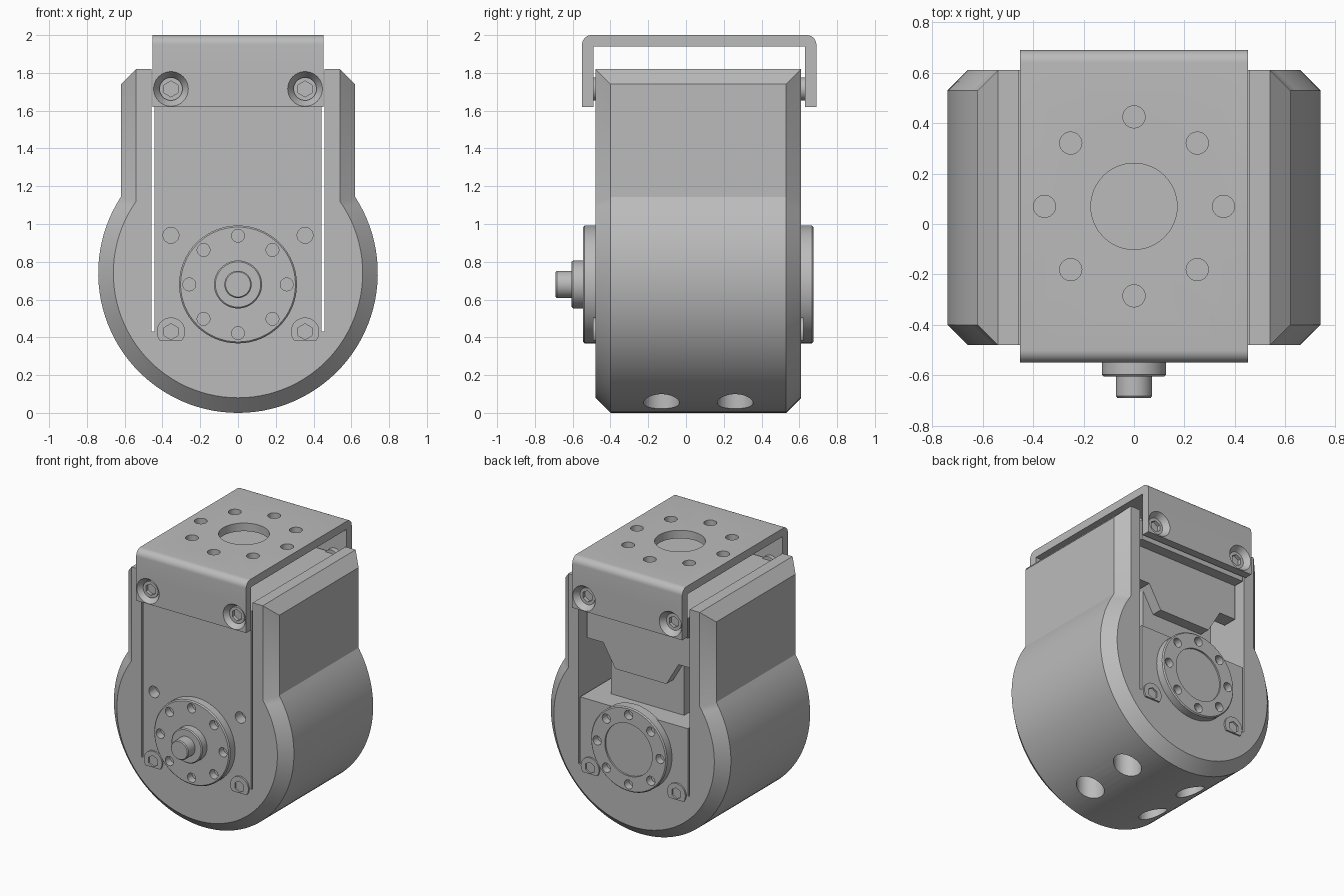
import bpy, bmesh
from math import pi, sin, cos, atan2, sqrt, radians
from mathutils import Vector

old = bpy.data.objects.get("Cube")
if old:
    bpy.data.objects.remove(old, do_unlink=True)

grey = bpy.data.materials.new("machined grey")
grey.use_nodes = True
colour = (0.5, 0.5, 0.5, 1)
grey.diffuse_color = colour
grey.node_tree.nodes["Principled BSDF"].inputs["Base Color"].default_value = colour

FRONT, BACK = -0.48, 0.61      # faces of the housing
AXLE = 0.68                    # height of the output axis
HALF = 0.443                   # half width of the servo
BOLT_X = 0.355


def loft(bm, rings):
    """Skin matching rings of points and cap both ends."""
    rows = [[bm.verts.new(p) for p in ring] for ring in rings]
    n = len(rows[0])
    for a, b in zip(rows, rows[1:]):
        for i in range(n):
            j = (i + 1) % n
            bm.faces.new((a[i], a[j], b[j], b[i]))
    bm.faces.new(rows[0])
    bm.faces.new(rows[-1])


def along_x(bm, pts, a, b):
    loft(bm, [[(d, u, v) for u, v in pts] for d in (a, b)])


def along_y(bm, pts, a, b):
    loft(bm, [[(u, d, v) for u, v in pts] for d in (a, b)])


def lathe(bm, u, v, profile, axis="Y", n=32):
    """Turn (radius, depth) pairs about an axis through u, v."""
    rings = []
    for r, d in profile:
        ring = []
        for i in range(n):
            t = pi / 2 + 2 * pi * i / n
            p, q = u + r * cos(t), v + r * sin(t)
            ring.append((p, d, q) if axis == "Y" else (p, q, d))
        rings.append(ring)
    loft(bm, rings)


def finish(name, bm):
    bmesh.ops.remove_doubles(bm, verts=bm.verts, dist=1e-5)
    bmesh.ops.recalc_face_normals(bm, faces=bm.faces)
    mesh = bpy.data.meshes.new(name)
    bm.to_mesh(mesh)
    bm.free()
    mesh.materials.append(grey)
    ob = bpy.data.objects.new(name, mesh)
    bpy.context.collection.objects.link(ob)
    return ob


def cut(ob, bm):
    """Subtract a bmesh from an object for good."""
    tool = finish("cutter", bm)
    tool.hide_render = True
    mod = ob.modifiers.new("holes", "BOOLEAN")
    mod.operation, mod.solver, mod.object = "DIFFERENCE", "EXACT", tool
    bpy.context.view_layer.update()
    dg = bpy.context.evaluated_depsgraph_get()
    mesh = bpy.data.meshes.new_from_object(ob.evaluated_get(dg))
    ob.modifiers.clear()
    ob.data = mesh
    bpy.data.objects.remove(tool, do_unlink=True)


def arc(cu, cv, r, a, b, n):
    return [(cu + r * cos(a + (b - a) * i / n), cv + r * sin(a + (b - a) * i / n))
            for i in range(n + 1)]


def circle_spots(u, v, r):
    return [(u + r * cos(i * pi / 4), v + r * sin(i * pi / 4)) for i in range(8)]


# Housing: round bottom, two upright arms, chamfered rim, slot for the servo
def outline(r, x, shoulder):
    a = atan2(sqrt(r * r - x * x), x)
    side = [(HALF + 0.014, 0.43), (HALF + 0.014, 1.82), (0.54, 1.82), (x, shoulder)]
    return side + arc(0, 0.74, r, a, -pi - a, 72) + [(-p, q) for p, q in reversed(side)]


bm = bmesh.new()
small, big = outline(0.66, 0.54, 1.82), outline(0.74, 0.62, 1.74)
loft(bm, [[(u, y, v) for u, v in pts] for pts, y in
          ((small, FRONT), (big, FRONT + 0.08), (big, BACK - 0.08), (small, BACK))])
housing = finish("housing", bm)
bm = bmesh.new()
for x in (-0.275, 0.275):
    for y in (-0.13, 0.26):
        lathe(bm, x, y, [(0.095, -0.1), (0.095, 0.25)], "Z")
cut(housing, bm)

# Servo body: open pocket at the back
bm = bmesh.new()
along_x(bm, [(FRONT, 0.43), (BACK, 0.43), (BACK, 0.93), (0.25, 0.93), (0.25, 1.6),
             (BACK, 1.6), (BACK, 1.75), (FRONT, 1.75)], -HALF, HALF)
servo = finish("servo_body", bm)
bm = bmesh.new()
for x in (-BOLT_X, BOLT_X):
    lathe(bm, x, 0.94, [(0.042, FRONT - 0.05), (0.042, FRONT + 0.08)])
cut(servo, bm)

# Rear cover with a tapered lower edge, and the gear box behind it
bm = bmesh.new()
edge = [(HALF, 1.6), (HALF, 1.34), (0.31, 1.34), (0.21, 1.17)]
along_y(bm, edge + [(-u, v) for u, v in reversed(edge)], 0.42, 0.53)
finish("rear_cover", bm)
bm = bmesh.new()
along_y(bm, [(-0.3, 0.92), (0.3, 0.92), (0.3, 1.4), (-0.3, 1.4)], 0.24, 0.45)
finish("gear_box", bm)

# Output discs with a ring of bolt holes
for name, face, s in (("front_disc", FRONT, -1), ("back_disc", BACK, 1)):
    bm = bmesh.new()
    top = face + s * 0.065
    lathe(bm, 0, AXLE, [(0.312, face - s * 0.01), (0.312, top - s * 0.008),
                        (0.304, top)], n=64)
    disc = finish(name, bm)
    bm = bmesh.new()
    for u, v in circle_spots(0, AXLE, 0.258):
        lathe(bm, u, v, [(0.034, top + s * 0.05), (0.034, face + s * 0.01)], n=24)
    if s > 0:
        lathe(bm, 0, AXLE, [(0.195, top + 0.05), (0.195, top - 0.012)], n=48)
    cut(disc, bm)

# Stepped output shaft
bm = bmesh.new()
lathe(bm, 0, AXLE, [(0.127, -0.53), (0.127, -0.598), (0.12, -0.605), (0.072, -0.605),
                    (0.072, -0.683), (0.066, -0.69)], n=48)
finish("output_shaft", bm)

# U-shaped bracket over the top
bm = bmesh.new()
along_x(bm, [(-0.55, 1.62)] + arc(-0.5, 1.95, 0.05, pi, pi / 2, 8)
        + arc(0.64, 1.95, 0.05, pi / 2, 0, 8)
        + [(0.69, 1.62), (0.63, 1.62), (0.63, 1.94), (-0.49, 1.94), (-0.49, 1.62)],
        -0.452, 0.452)
bracket = finish("top_bracket", bm)
bm = bmesh.new()
lathe(bm, 0, 0.07, [(0.171, 1.9), (0.171, 2.1)], "Z", 48)
for u, v in circle_spots(0, 0.07, BOLT_X):
    lathe(bm, u, v, [(0.044, 1.9), (0.044, 2.1)], "Z", 24)
for x in (-BOLT_X, BOLT_X):
    for y, s in ((-0.55, -1), (0.69, 1)):
        lathe(bm, x, 1.715, [(0.092, y + s * 0.03), (0.092, y),
                             (0.06, y - s * 0.05), (0.06, y - s * 0.1)])
cut(bracket, bm)


# Socket screws: sunk ones in the bracket, flat-sided ones at the servo foot
def socket(ob, x, z, top, s):
    bm = bmesh.new()
    lathe(bm, x, z, [(0.042, top + s * 0.03), (0.042, top - s * 0.025)], n=6)
    cut(ob, bm)


for side, x in (("left", BOLT_X), ("right", -BOLT_X)):
    for end, face, s in (("front", FRONT, -1), ("back", BACK, 1)):
        bm = bmesh.new()
        top = face + s * 0.04
        lathe(bm, x, 1.715, [(0.061, face - s * 0.02), (0.061, top)])
        socket(finish(f"{end}_{side}_bracket_screw", bm), x, 1.715, top, s)
        bm = bmesh.new()
        top = face + s * 0.012
        flat = arc(x, 0.43, 0.075, radians(-38), radians(218), 28)
        along_y(bm, flat, face - s * 0.03, top)
        socket(finish(f"{end}_{side}_foot_screw", bm), x, 0.43, top, s)

# Smooth the turned surfaces, keep machined edges sharp
for ob in bpy.context.collection.objects:
    if ob.type == "MESH" and grey.name in ob.data.materials:
        ob.data.shade_smooth()
        ob.data.set_sharp_from_angle(angle=radians(28))
